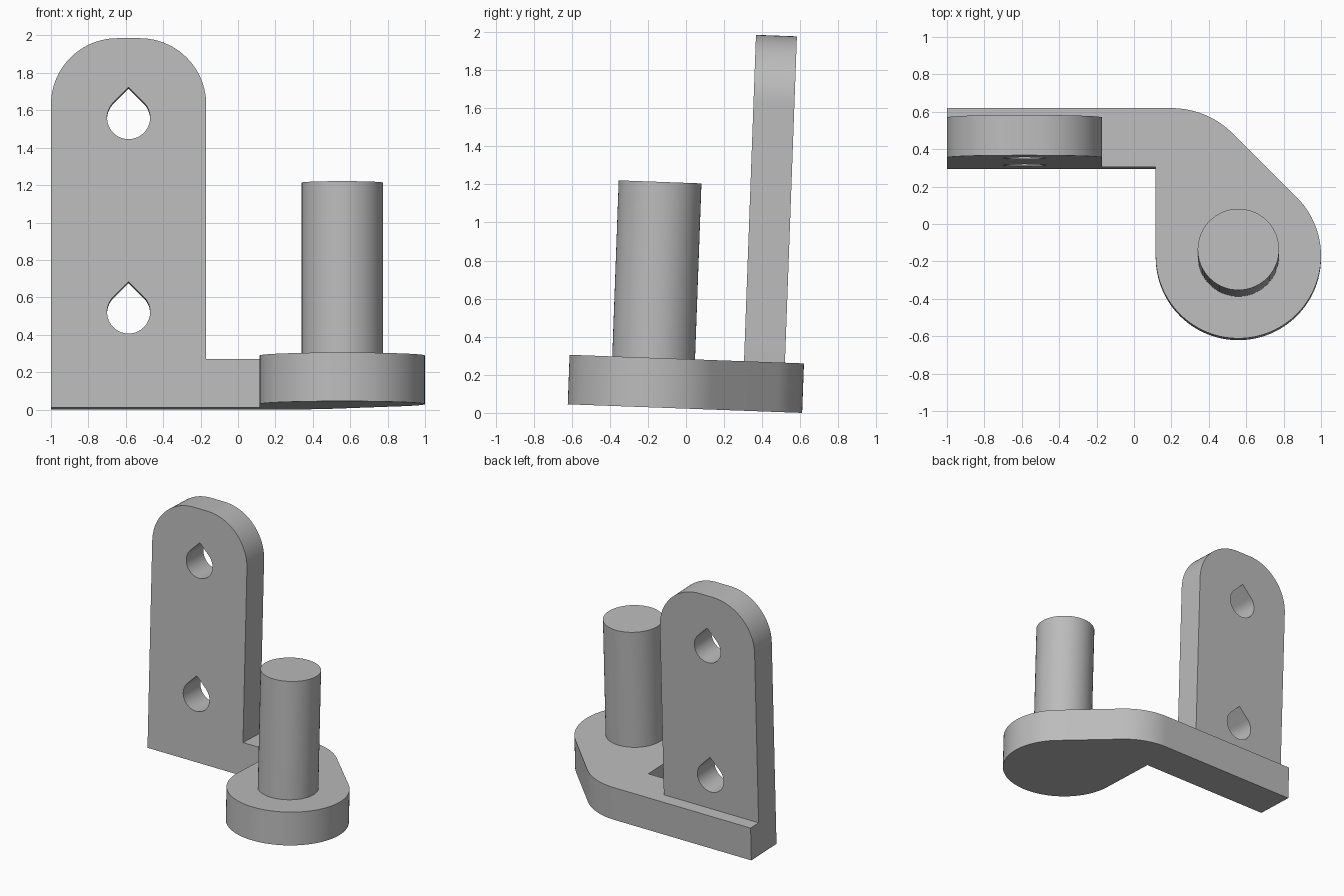
import bpy, bmesh
from math import sin, cos, radians, sqrt
from mathutils import Matrix

cube = bpy.data.objects.get("Cube")
if cube:
    bpy.data.objects.remove(cube)

steel = bpy.data.materials.new("grey_steel")
steel.use_nodes = True
grey = (0.5, 0.5, 0.5, 1)
steel.diffuse_color = grey
steel.node_tree.nodes["Principled BSDF"].inputs["Base Color"].default_value = grey

# The whole bracket leans slightly backwards about its rear lower edge
LEAN = Matrix.Translation((0, 0.61, 0)) @ Matrix.Rotation(radians(-2.1), 4, "X")
UPRIGHT = Matrix.Rotation(radians(90), 4, "X")   # profile y becomes height


def arc(cx, cy, r, start, end, steps=24):
    angles = [radians(start + (end - start) * i / steps) for i in range(steps + 1)]
    return [(cx + r * cos(a), cy + r * sin(a)) for a in angles]


def teardrop(cx, cy, r):
    return arc(cx, cy, r, 135, 405, 40) + [(cx, cy + r * sqrt(2))]


def prism(name, loops, depth, place):
    """Fill an outline (with optional holes) and extrude it along its normal."""
    bm = bmesh.new()
    for loop in loops:
        vs = [bm.verts.new((x, y, 0)) for x, y in loop]
        for a, b in zip(vs, vs[1:] + vs[:1]):
            bm.edges.new((a, b))
    bmesh.ops.triangle_fill(bm, edges=bm.edges[:], use_beauty=True)
    ext = bmesh.ops.extrude_face_region(bm, geom=bm.faces[:], use_keep_orig=True)
    top = [g for g in ext["geom"] if isinstance(g, bmesh.types.BMVert)]
    bmesh.ops.translate(bm, verts=top, vec=(0, 0, depth))
    bmesh.ops.recalc_face_normals(bm, faces=bm.faces[:])
    # Join the coplanar cap triangles where possible
    bmesh.ops.join_triangles(bm, faces=[f for f in bm.faces if len(f.verts) == 3],
                             angle_face_threshold=0.01, angle_shape_threshold=3.1)
    mesh = bpy.data.meshes.new(name)
    bm.to_mesh(mesh)
    bm.free()
    mesh.materials.append(steel)
    ob = bpy.data.objects.new(name, mesh)
    bpy.context.collection.objects.link(ob)
    ob.matrix_world = LEAN @ place
    bpy.ops.object.select_all(action="DESELECT")
    ob.select_set(True)
    bpy.context.view_layer.objects.active = ob
    bpy.ops.object.shade_smooth_by_angle(angle=radians(30))
    return ob


# Base arm: straight bar, rounded bend, then a round boss under the pin
BASE_H, BAR_W = 0.26, 0.315
PIN_X, PIN_Y, BOSS_R = 0.558, -0.79, 0.442
base = [(-1, -BAR_W), (-1, 0)]
base += arc(0.2, -0.463, 0.463, 90, 45)
base += arc(PIN_X, PIN_Y, BOSS_R, 45, -180, 64)
base += [(PIN_X - BOSS_R, -BAR_W)]
prism("base_arm", [base], BASE_H, Matrix())

# Hinge pin standing on the boss
pin = arc(PIN_X, PIN_Y, 0.2175, 0, 360, 64)[:-1]
prism("hinge_pin", [pin], 1.185 - BASE_H, Matrix.Translation((0, 0, BASE_H)))

# Mounting plate with rounded top corners and two teardrop screw holes
LEFT, RIGHT, TOP, CORNER = -1, -0.17, 1.975, 0.355
plate = [(LEFT, BASE_H), (RIGHT, BASE_H)]
plate += arc(RIGHT - CORNER, TOP - CORNER, CORNER, 0, 90)
plate += arc(LEFT + CORNER, TOP - CORNER, CORNER, 90, 180)
holes = [teardrop((LEFT + RIGHT) / 2, z, 0.115) for z in (0.51, 1.55)]
prism("mounting_plate", [plate] + holes, 0.215, Matrix.Translation((0, -0.1, 0)) @ UPRIGHT)
